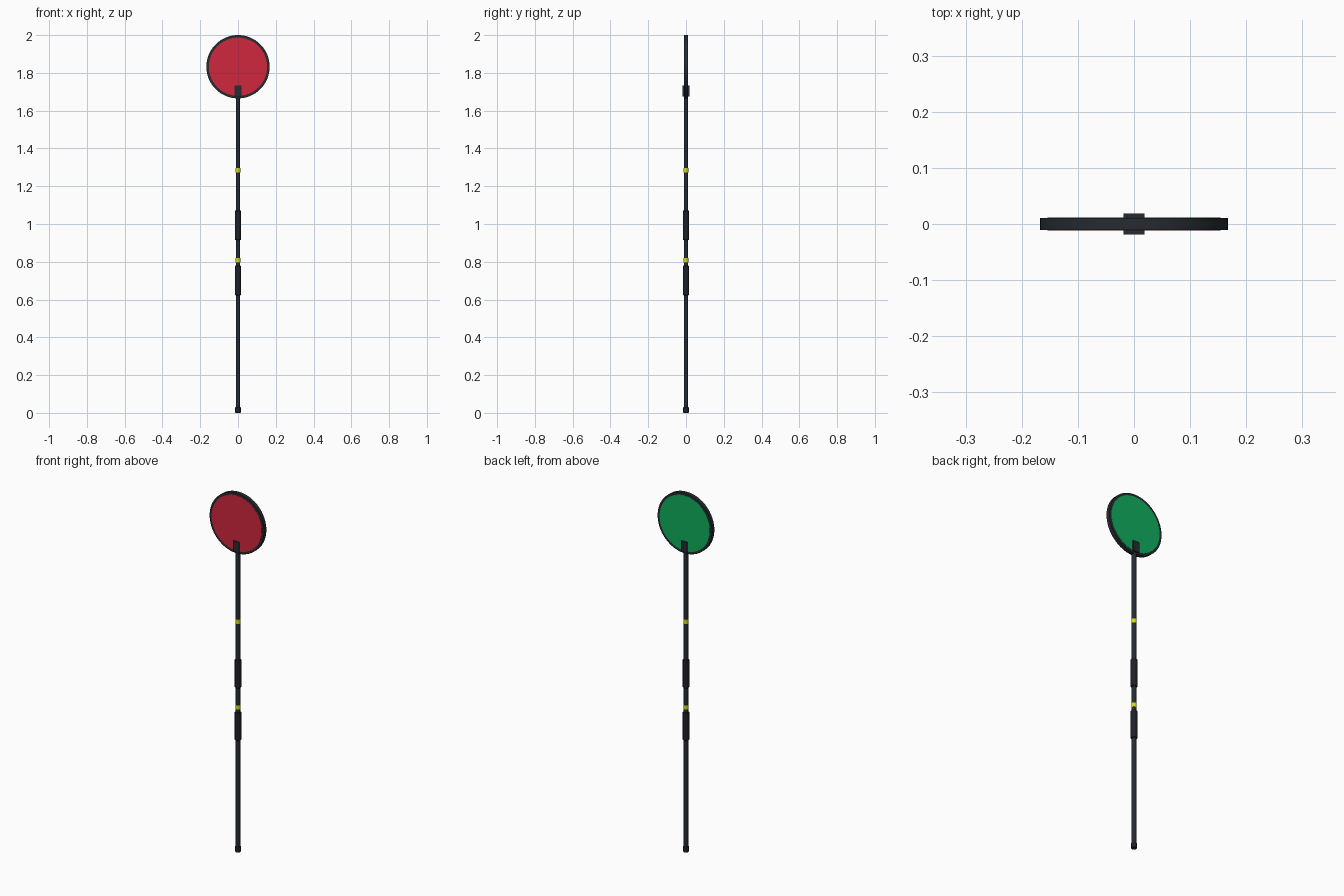
import bpy, bmesh, math
from mathutils import Matrix

if "Cube" in bpy.data.objects:
    bpy.data.objects.remove(bpy.data.objects["Cube"])


def mat(name, rgb):
    m = bpy.data.materials.new(name)
    m.diffuse_color = (*rgb, 1)
    m.use_nodes = True
    m.node_tree.nodes["Principled BSDF"].inputs["Base Color"].default_value = m.diffuse_color
    return m


DARK = mat("dark_frame", (0.020, 0.024, 0.030))
RUBBER = mat("rubber", (0.014, 0.015, 0.019))
RED = mat("red", (0.62, 0.02, 0.045))
GREEN = mat("green", (0.005, 0.42, 0.11))
LIME = mat("lime", (0.65, 0.75, 0.01))


def lathe(name, profile, material, segs=24, matrix=Matrix(), closed=False):
    """Spin (radius, height) points round z; an open profile gets end caps."""
    bm = bmesh.new()
    rings = [[bm.verts.new((r * math.cos(2 * math.pi * i / segs),
                            r * math.sin(2 * math.pi * i / segs), h))
              for i in range(segs)] for r, h in profile]
    pairs = list(zip(rings, rings[1:]))
    if closed:
        pairs.append((rings[-1], rings[0]))
    else:
        bm.faces.new(rings[0])
        bm.faces.new(rings[-1])
    for a, b in pairs:
        for i in range(segs):
            j = (i + 1) % segs
            bm.faces.new((a[i], a[j], b[j], b[i]))
    bmesh.ops.recalc_face_normals(bm, faces=bm.faces)
    bm.transform(matrix)
    return finish(name, bm, material)


def finish(name, bm, material):
    me = bpy.data.meshes.new(name)
    bm.to_mesh(me)
    bm.free()
    ob = bpy.data.objects.new(name, me)
    bpy.context.collection.objects.link(ob)
    me.materials.append(material)
    bpy.context.view_layer.objects.active = ob
    ob.select_set(True)
    bpy.ops.object.shade_smooth_by_angle(angle=math.radians(35))
    ob.select_set(False)
    return ob


def sleeve(name, z0, z1, r, material, bevel=0.0):
    pts = [(r, z0), (r, z1)]
    if bevel:
        pts = [(r - bevel, z0), (r, z0 + bevel), (r, z1 - bevel), (r - bevel, z1)]
    return lathe(name, pts, material)


# Pole, foot cap, hand grips and coloured bands
sleeve("pole", 0.01, 1.69, 0.0115, DARK)
sleeve("foot_cap", 0.0, 0.03, 0.015, RUBBER, 0.002)
for name, z0, z1 in (("lower_grip", 0.622, 0.78), ("upper_grip", 0.914, 1.072)):
    sleeve(name, z0, z1, 0.0165, RUBBER, 0.003)
for name, z in (("lower_band", 0.808), ("upper_band", 1.285)):
    sleeve(name, z - 0.012, z + 0.012, 0.0132, LIME)

# Signal disc: rim ring with a red front panel and a green back panel
R, CZ = 0.1675, 1.8325
to_front = Matrix.Translation((0, 0, CZ)) @ Matrix.Rotation(math.pi / 2, 4, 'X')
lathe("disc_rim", [(0.153, -0.0105), (R, -0.0105), (R, 0.0105), (0.153, 0.0105)],
      DARK, 64, to_front, closed=True)
lathe("front_panel", [(0.1545, 0.0), (0.1545, 0.0115)], RED, 64, to_front)
lathe("back_panel", [(0.1545, -0.0115), (0.1545, 0.0)], GREEN, 64, to_front)

# Clamp block joining the disc to the pole
bm = bmesh.new()
bmesh.ops.create_cube(bm, size=1, matrix=Matrix.Translation((0, 0, 1.704))
                      @ Matrix.Diagonal((0.037, 0.038, 0.058, 1)))
finish("disc_clamp", bm, DARK)
